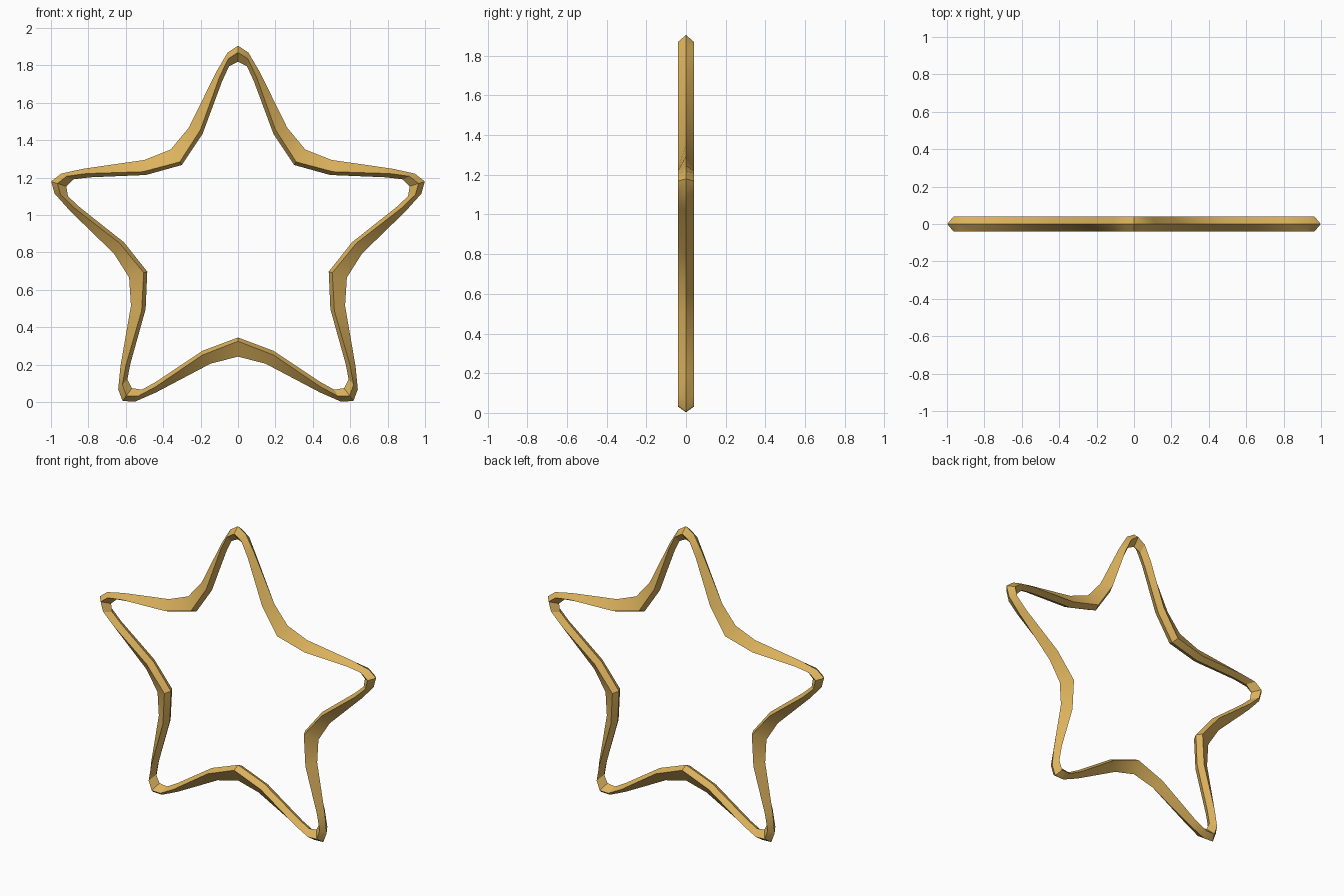
import bpy, bmesh, math

if "Cube" in bpy.data.objects:
    bpy.data.objects.remove(bpy.data.objects["Cube"])

CENTRE_Z = 0.855
DEPTH = 0.04

# Half an arm (sideways, outward), from tip to valley, for each rail of the diamond section
v = math.radians(36)
outer = [(0, 1.05), (0.056, 1.013), (0.118, 0.907), (0.263, 0.612),
         (0.612 * math.sin(v), 0.612 * math.cos(v))]
middle = [(0, 1.015), (0.052, 0.98), (0.098, 0.885), (0.201, 0.60),
          (0.53 * math.sin(v), 0.53 * math.cos(v))]
inner = [(0, 0.965), (0.048, 0.94), (0.085, 0.86), (0.189, 0.58),
         (0.51 * math.sin(v), 0.51 * math.cos(v))]


def star_loop(bm, half, y):
    """Mirror the half arm and turn it five times around the centre."""
    arm = [(-s, r) for s, r in reversed(half[1:4])] + half
    loop = []
    for k in range(5):
        a = math.radians(72 * k)
        c, n = math.cos(a), math.sin(a)
        for s, r in arm:
            loop.append(bm.verts.new((s * c + r * n, y, CENTRE_Z - s * n + r * c)))
    return loop


# Star-shaped hoop with a four-sided section
bm = bmesh.new()
rails = [star_loop(bm, outer, 0), star_loop(bm, middle, -DEPTH),
         star_loop(bm, inner, 0), star_loop(bm, middle, DEPTH)]
count = len(rails[0])
for i in range(4):
    a, b = rails[i], rails[(i + 1) % 4]
    for j in range(count):
        k = (j + 1) % count
        bm.faces.new((a[j], a[k], b[k], b[j]))
bmesh.ops.recalc_face_normals(bm, faces=bm.faces[:])
mesh = bpy.data.meshes.new("star_frame")
bm.to_mesh(mesh)
bm.free()
star = bpy.data.objects.new("star_frame", mesh)
bpy.context.collection.objects.link(star)

# Gold colour
gold = bpy.data.materials.new("gold")
gold.diffuse_color = (0.72, 0.45, 0.11, 1)
gold.use_nodes = True
gold.node_tree.nodes["Principled BSDF"].inputs["Base Color"].default_value = gold.diffuse_color
mesh.materials.append(gold)

bpy.context.view_layer.objects.active = star
star.select_set(True)
bpy.ops.object.shade_smooth_by_angle(angle=math.radians(30))
